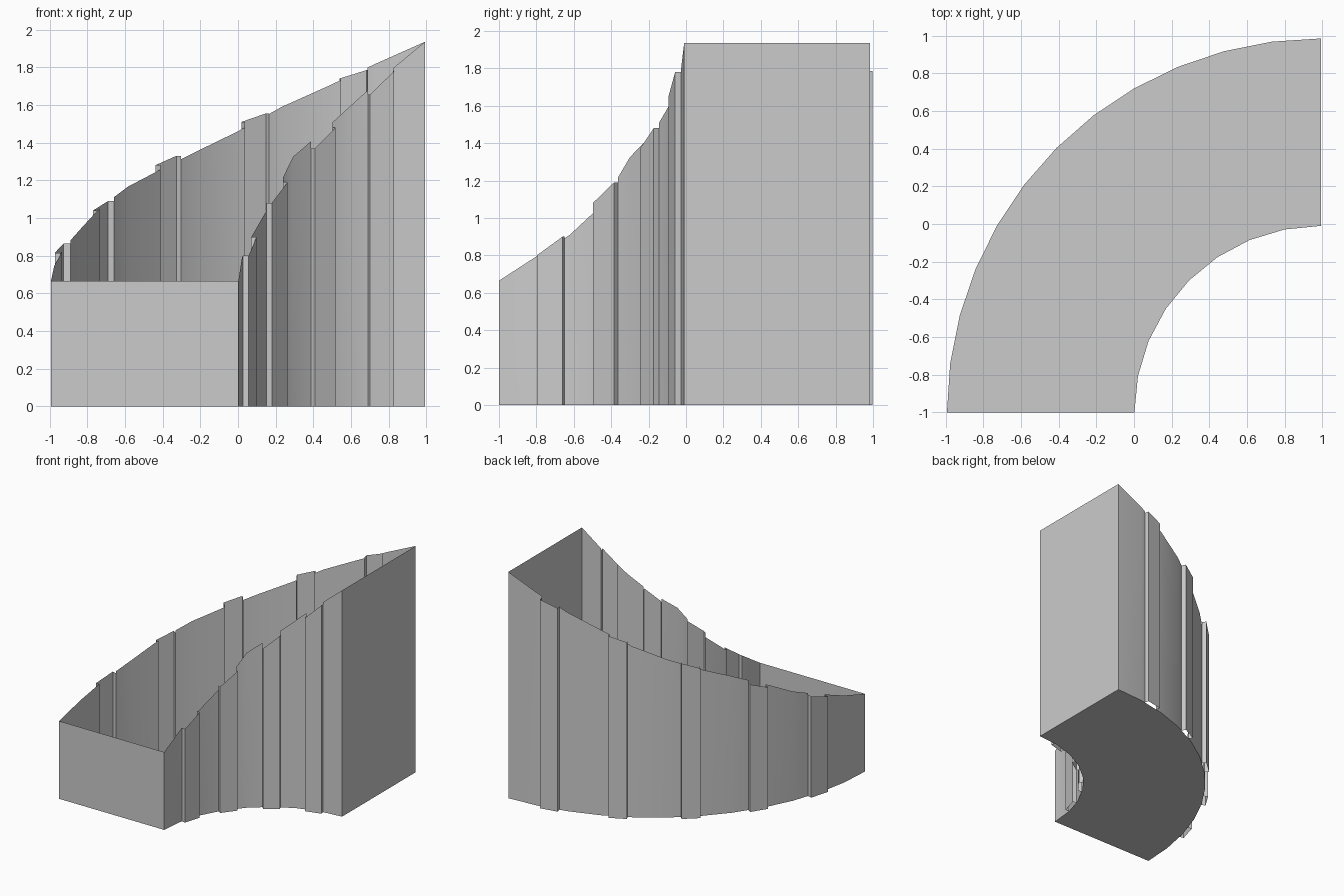
import bpy
import math
from mathutils import Vector

cube = bpy.data.objects.get("Cube")
if cube:
    bpy.data.objects.remove(cube)

CENTRE = Vector((0.992, -1.0, 0.0))

grey = bpy.data.materials.new("plain grey")
grey.use_nodes = True
COLOUR = (0.6, 0.6, 0.6, 1.0)
grey.diffuse_color = COLOUR
grey.node_tree.nodes["Principled BSDF"].inputs["Base Color"].default_value = COLOUR


def add_object(name, verts, faces, smooth=False):
    mesh = bpy.data.meshes.new(name)
    mesh.from_pydata(verts, [], faces)
    mesh.materials.append(grey)
    obj = bpy.data.objects.new(name, mesh)
    bpy.context.collection.objects.link(obj)
    if smooth:
        bpy.ops.object.select_all(action='DESELECT')
        obj.select_set(True)
        bpy.context.view_layer.objects.active = obj
        bpy.ops.object.shade_smooth_by_angle(angle=math.radians(25))
    return obj


def ribbon(name, chains, flip, smooth=False):
    """Upright sheets standing on the ground under each chain of top points."""
    verts, faces = [], []
    for chain in chains:
        start = len(verts)
        for p in chain:
            verts += [(p.x, p.y, 0.0), tuple(p)]
        for i in range(len(chain) - 1):
            a = start + 2 * i
            quad = (a, a + 1, a + 3, a + 2)
            faces.append(quad[::-1] if flip else quad)
    return add_object(name, verts, faces, smooth)


def radial(angle):
    return Vector((-math.cos(angle), math.sin(angle), 0.0))


def arc_points(radius, heights):
    n = len(heights) - 1
    return [CENTRE + radial(i * math.pi / 2 / n) * radius + Vector((0, 0, h))
            for i, h in enumerate(heights)]


def build_side(side, radius, heights, ribs, depth, flip):
    """Curved wall, opened at each rib, with three-sided ribs in the gaps."""
    corners = arc_points(radius, heights)
    step = 90 / (len(heights) - 1)

    def on_wall(deg):
        i = min(int(deg / step), len(corners) - 2)
        return corners[i].lerp(corners[i + 1], deg / step - i)

    # Wall panels between the ribs
    edges = [0] + [e for rib in ribs for e in rib[:2]] + [90]
    panels = []
    for lo, hi in zip(edges[::2], edges[1::2]):
        middle = [c for i, c in enumerate(corners) if lo + 0.01 < i * step < hi - 0.01]
        panels.append([on_wall(lo)] + middle + [on_wall(hi)])
    ribbon(side + "_wall", panels, flip, True)

    # Ribs, each with a sloping top edge
    chains = []
    for lo, hi, z_lo, z_hi in ribs:
        chain = []
        for deg, z, offsets in ((lo, z_lo, (0, depth)), (hi, z_hi, (depth, 0))):
            for off in offsets:
                p = on_wall(deg) + radial(math.radians(deg)) * off
                p.z = z
                chain.append(p)
        chains.append(chain)
    ribbon(side + "_ribs", chains, flip)
    return corners


outer = build_side(
    "outer", 1.985,
    [0.665, 0.745, 0.84, 0.935, 1.06, 1.167, 1.257, 1.355, 1.46, 1.59, 1.70, 1.82, 1.935],
    [(13.5, 18.2, 0.815, 0.865), (29.4, 33.6, 1.04, 1.09), (45.0, 49.2, 1.28, 1.33),
     (61.2, 65.3, 1.51, 1.555), (77.0, 81.2, 1.74, 1.785)],
    0.038, True)

inner = build_side(
    "inner", 0.99,
    [0.665, 0.79, 0.91, 1.07, 1.325, 1.453, 1.61, 1.775, 1.935],
    [(12.2, 20.8, 0.80, 0.90), (31.7, 40.2, 1.08, 1.19), (52.2, 60.2, 1.37, 1.48),
     (72.2, 80.2, 1.655, 1.78)],
    -0.032, False)

# Flat end walls
ribbon("front_end_wall", [[outer[0], inner[0]]], False)
ribbon("back_end_wall", [[outer[-1], inner[-1]]], True)

# Floor
outline = [(p.x, p.y, 0.0) for p in outer + inner[::-1]]
add_object("floor", outline, [tuple(range(len(outline)))])
